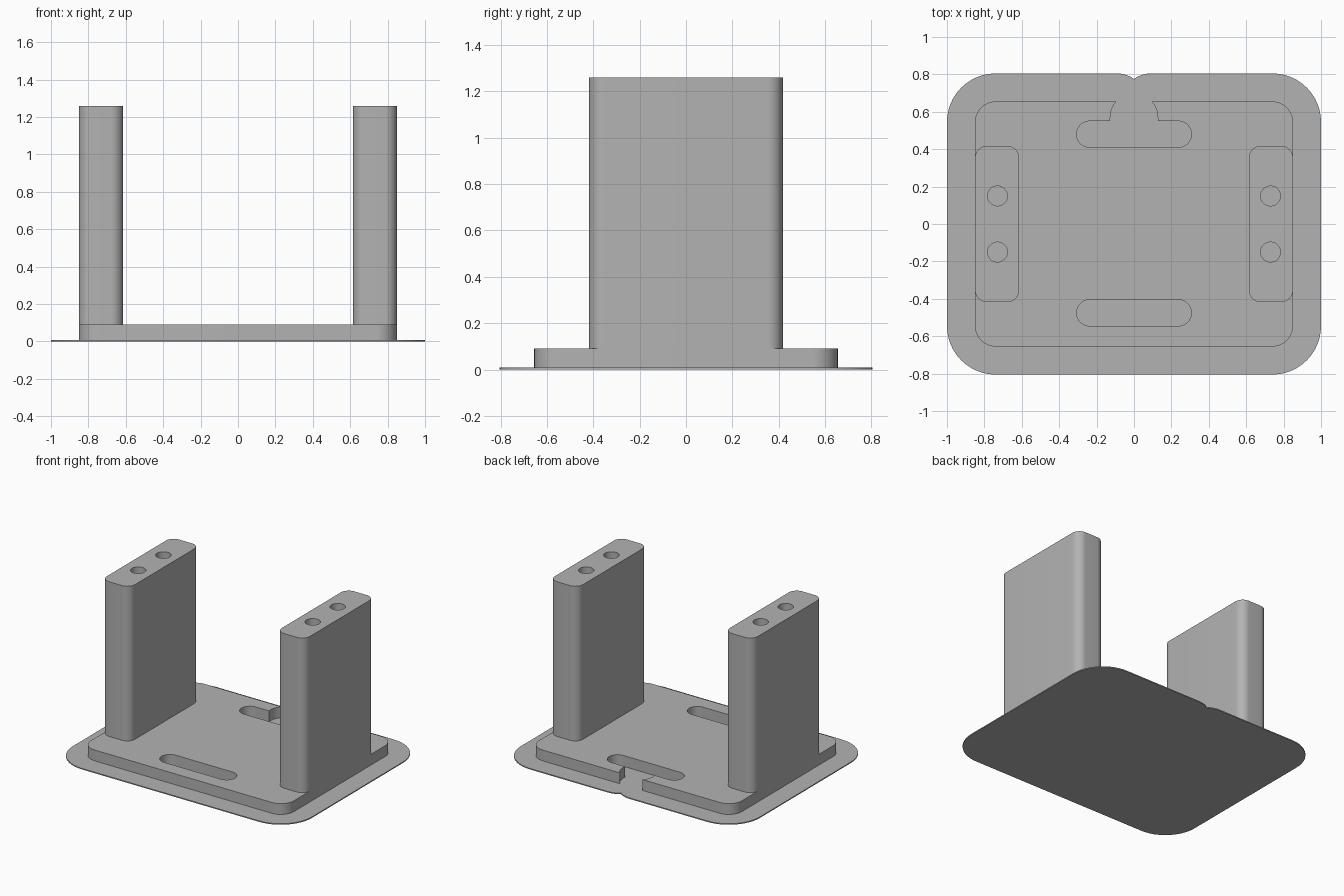
import bpy, bmesh, math

cube = bpy.data.objects.get("Cube")
if cube:
    bpy.data.objects.remove(cube, do_unlink=True)

grey = bpy.data.materials.new("plain grey")
grey.use_nodes = True
colour = (0.45, 0.45, 0.45, 1)
grey.diffuse_color = colour
grey.node_tree.nodes["Principled BSDF"].inputs["Base Color"].default_value = colour


def arc(cx, cy, r, start, end):
    """Points along an arc, angles in degrees."""
    steps = max(3, round(abs(end - start) / 7.5))
    angles = [math.radians(start + (end - start) * i / steps) for i in range(steps + 1)]
    return [(cx + r * math.cos(a), cy + r * math.sin(a)) for a in angles]


def rounded_box(cx, cy, hx, hy, r, back_notch=()):
    """Rounded rectangle, with optional extra points along the back edge."""
    x, y = hx - r, hy - r
    return (arc(cx + x, cy + y, r, 0, 90) + list(back_notch)
            + arc(cx - x, cy + y, r, 90, 180)
            + arc(cx - x, cy - y, r, 180, 270)
            + arc(cx + x, cy - y, r, 270, 360))


def slab(name, loops, bottom, top):
    """Fill the first loop, leave the others as holes, and extrude upward."""
    bm = bmesh.new()
    edges = []
    for loop in loops:
        points = [p for i, p in enumerate(loop) if math.dist(p, loop[i - 1]) > 1e-5]
        verts = [bm.verts.new((x, y, bottom)) for x, y in points]
        edges += [bm.edges.new((verts[i - 1], v)) for i, v in enumerate(verts)]
    bmesh.ops.triangle_fill(bm, edges=edges, use_beauty=True)
    result = bmesh.ops.extrude_face_region(bm, geom=bm.faces[:], use_keep_orig=True)
    moved = [v for v in result["geom"] if isinstance(v, bmesh.types.BMVert)]
    bmesh.ops.translate(bm, verts=moved, vec=(0, 0, top - bottom))
    bmesh.ops.recalc_face_normals(bm, faces=bm.faces[:])
    mesh = bpy.data.meshes.new(name)
    bm.to_mesh(mesh)
    bm.free()
    mesh.materials.append(grey)
    obj = bpy.data.objects.new(name, mesh)
    bpy.context.collection.objects.link(obj)
    bpy.ops.object.select_all(action="DESELECT")
    obj.select_set(True)
    bpy.context.view_layer.objects.active = obj
    bpy.ops.object.shade_smooth_by_angle(angle=math.radians(30))
    return obj


BRIM_TOP, BASE_TOP, POST_TOP = 0.008, 0.09, 1.26

# Thin brim, with a small cusp at the back
cusp = arc(0.09, 0.655, 0.15, 90, 126.87) + arc(-0.09, 0.655, 0.15, 53.13, 90)
slab("brim", [rounded_box(0, 0, 1, 0.805, 0.26, cusp)], 0, BRIM_TOP)

# Base plate: the back slot opens outward through a curved channel
channel = (arc(0, 0.57, 0.127, 42, 0) + [(0.127, 0.55)]
           + arc(0.237, 0.48, 0.07, 90, -90)
           + arc(-0.237, 0.48, 0.07, 270, 90)
           + [(-0.127, 0.55)] + arc(0, 0.57, 0.127, 180, 138))
front_slot = rounded_box(0, -0.475, 0.307, 0.07, 0.07)
slab("base_plate", [rounded_box(0, 0, 0.85, 0.655, 0.11, channel), front_slot],
     BRIM_TOP, BASE_TOP)

# Upright posts with two bores each
for side, name in ((1, "left_post"), (-1, "right_post")):
    bores = [arc(side * 0.73, y, 0.053, 0, 360) for y in (-0.15, 0.15)]
    slab(name, [rounded_box(side * 0.732, 0, 0.118, 0.418, 0.065)] + bores,
         BASE_TOP, POST_TOP)
